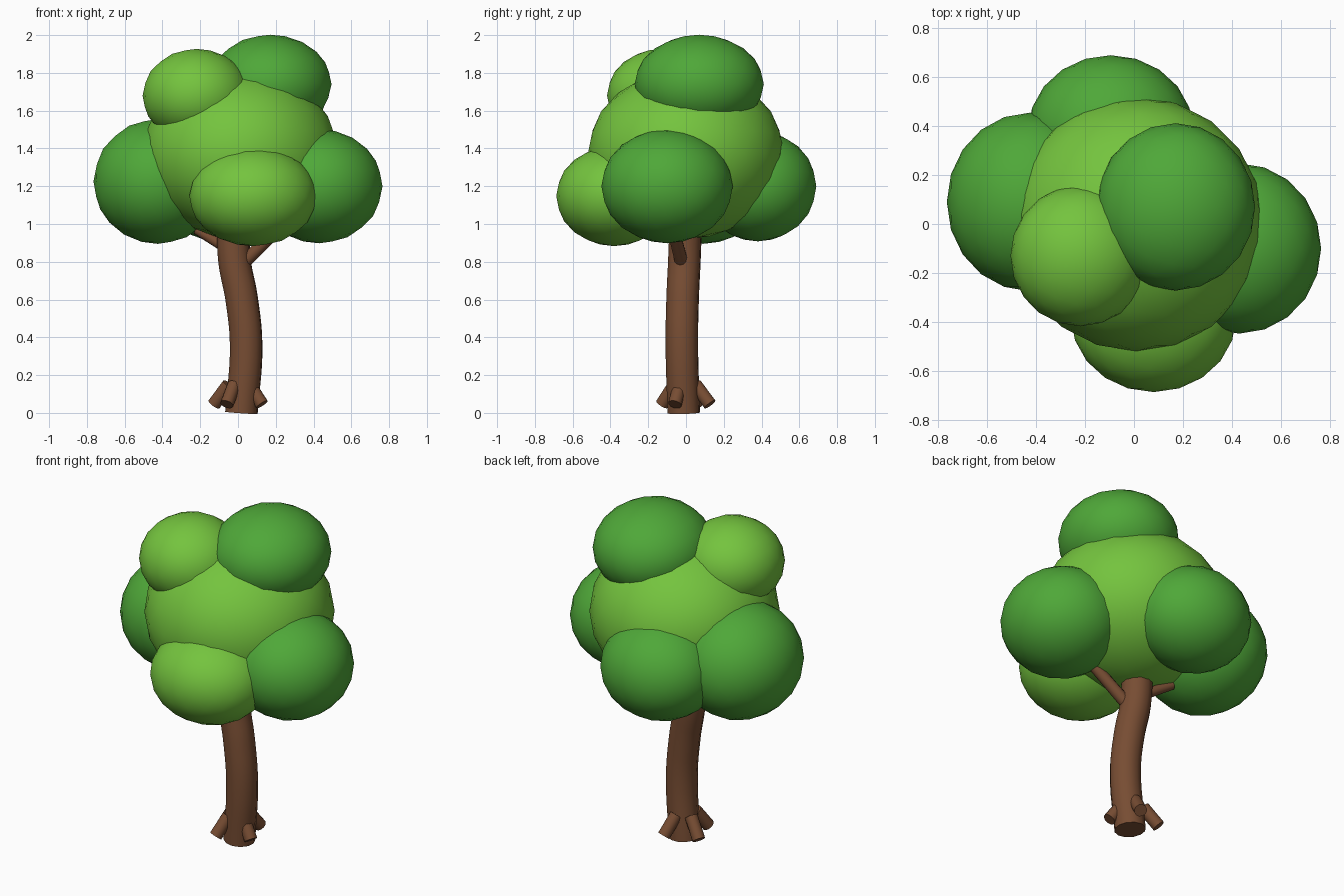
import bpy, math

if "Cube" in bpy.data.objects:
    bpy.data.objects.remove(bpy.data.objects["Cube"])


def material(name, rgb):
    m = bpy.data.materials.new(name)
    m.diffuse_color = (*rgb, 1)
    m.use_nodes = True
    m.node_tree.nodes["Principled BSDF"].inputs["Base Color"].default_value = m.diffuse_color
    return m


LIGHT = material("light green leaf", (0.175, 0.55, 0.048))
DARK = material("dark green leaf", (0.078, 0.39, 0.04))
BARK = material("brown bark", (0.185, 0.074, 0.033))


def blob(name, centre, radii, mat):
    bpy.ops.mesh.primitive_ico_sphere_add(subdivisions=3, radius=1, location=centre)
    ob = bpy.context.object
    ob.name = name
    ob.scale = radii
    bpy.ops.object.transform_apply(location=False, rotation=False, scale=True)
    bpy.ops.object.shade_smooth()
    ob.data.materials.append(mat)


def tube(name, points, radius, end_scale=1.0):
    # round wooden limb swept along a smooth path
    cu = bpy.data.curves.new(name, 'CURVE')
    cu.dimensions = '3D'
    cu.bevel_depth = radius
    cu.bevel_resolution = 4
    cu.use_fill_caps = True
    cu.resolution_u = 6
    sp = cu.splines.new('BEZIER')
    sp.bezier_points.add(len(points) - 1)
    for i, (bp, p) in enumerate(zip(sp.bezier_points, points)):
        bp.co = p
        bp.handle_left_type = bp.handle_right_type = 'AUTO'
        bp.radius = 1 + (end_scale - 1) * i / (len(points) - 1)
    ob = bpy.data.objects.new(name, cu)
    bpy.context.collection.objects.link(ob)
    bpy.ops.object.select_all(action='DESELECT')
    ob.select_set(True)
    bpy.context.view_layer.objects.active = ob
    bpy.ops.object.convert(target='MESH')
    ob = bpy.context.object
    bpy.ops.object.shade_smooth_by_angle(angle=math.radians(40))
    ob.data.materials.clear()
    ob.data.materials.append(BARK)


# Foliage
blob("crown_core", (0.01, 0, 1.37), (0.52, 0.52, 0.45), LIGHT)
blob("leaf_left", (-0.425, 0.09, 1.225), (0.34, 0.365, 0.33), DARK)
blob("leaf_right", (0.43, -0.10, 1.2), (0.335, 0.348, 0.302), DARK)
blob("leaf_front", (0.08, -0.38, 1.148), (0.338, 0.307, 0.265), LIGHT)
blob("leaf_back", (-0.095, 0.38, 1.2), (0.338, 0.31, 0.292), DARK)
blob("leaf_top_right", (0.17, 0.07, 1.74), (0.325, 0.342, 0.262), DARK)
blob("leaf_top_left", (-0.22, -0.13, 1.68), (0.285, 0.288, 0.247), LIGHT)

# Trunk with a gentle S bend
tube("trunk", [(0.018, -0.012, 0), (0.043, -0.022, 0.36), (0.02, -0.018, 0.6),
               (-0.02, -0.008, 0.82), (-0.022, 0, 1.05)], 0.087)

# Branches
tube("branch_right", [(0.0, -0.015, 0.765), (0.22, -0.07, 0.98)], 0.036, 0.9)
tube("branch_left", [(-0.02, 0.01, 0.85), (-0.22, 0.06, 0.97)], 0.032, 0.8)

# Four roots around the base
for i in range(4):
    a = math.radians(-25 + 90 * i)
    c, s = math.cos(a), math.sin(a)
    tube(f"root_{i + 1}", [(0.005 + 0.06 * c, -0.005 + 0.06 * s, 0.15),
                           (0.14 * c, 0.14 * s, 0.045)], 0.036)
